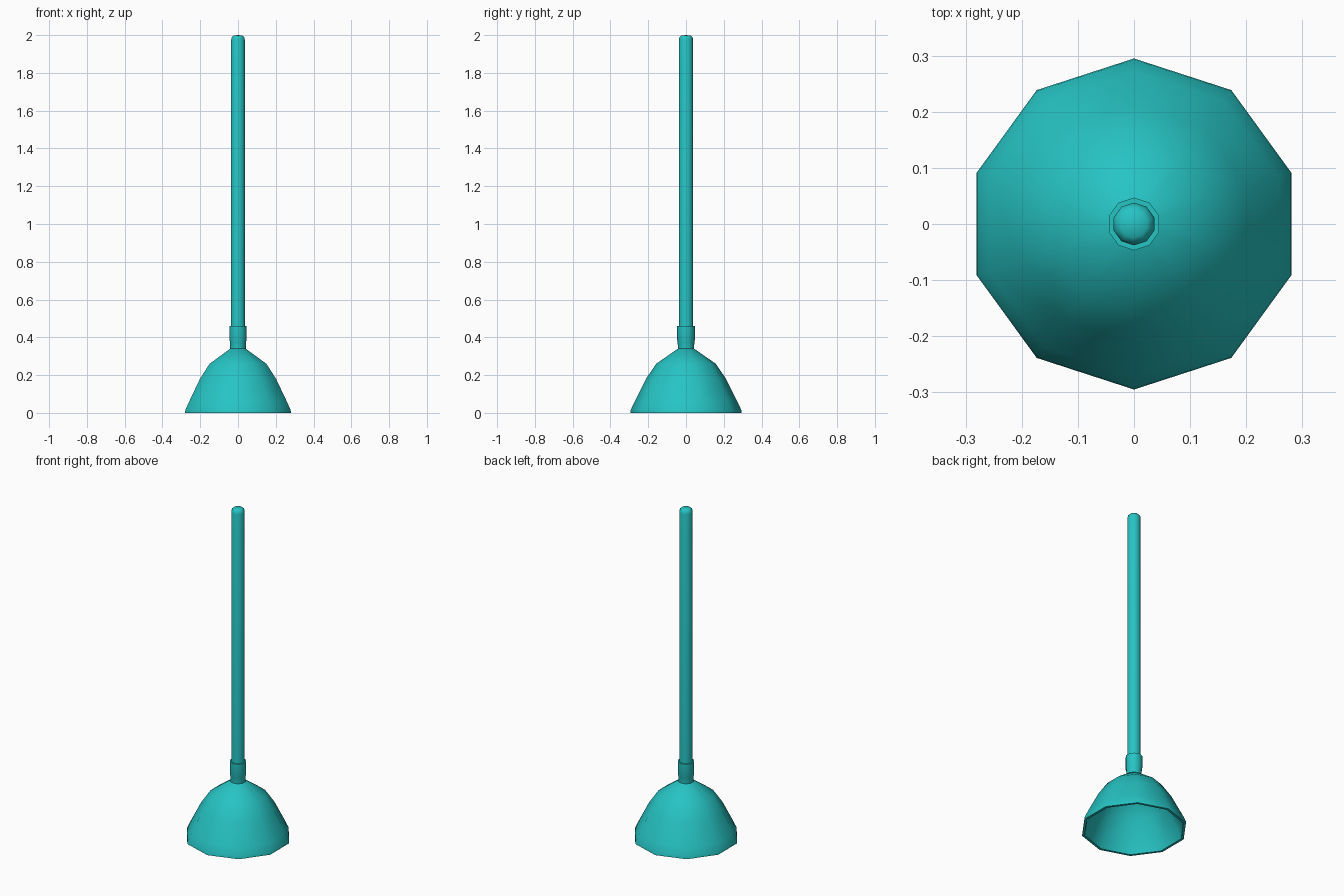
import bpy, bmesh, math

if "Cube" in bpy.data.objects:
    bpy.data.objects.remove(bpy.data.objects["Cube"])

SIDES = 10
teal = bpy.data.materials.new("teal")
teal.diffuse_color = (0.02, 0.55, 0.55, 1)
teal.use_nodes = True
teal.node_tree.nodes["Principled BSDF"].inputs["Base Color"].default_value = teal.diffuse_color


def lathe(name, profile, closed=False):
    """Spin an (r, z) profile around z with a corner pointing along y."""
    bm = bmesh.new()
    rings = []
    for r, z in profile:
        if r == 0:
            rings.append([bm.verts.new((0, 0, z))] * SIDES)
        else:
            angles = [math.pi / 2 + math.tau * i / SIDES for i in range(SIDES)]
            rings.append([bm.verts.new((r * math.cos(a), r * math.sin(a), z)) for a in angles])
    pairs = list(zip(rings, rings[1:]))
    if closed:
        pairs.append((rings[-1], rings[0]))
    for low, high in pairs:
        for i in range(SIDES):
            j = (i + 1) % SIDES
            corners = dict.fromkeys((low[i], low[j], high[j], high[i]))
            bm.faces.new(list(corners))
    bmesh.ops.recalc_face_normals(bm, faces=bm.faces)
    mesh = bpy.data.meshes.new(name)
    bm.to_mesh(mesh)
    bm.free()
    mesh.materials.append(teal)
    obj = bpy.data.objects.new(name, mesh)
    bpy.context.collection.objects.link(obj)
    bpy.ops.object.select_all(action='DESELECT')
    obj.select_set(True)
    bpy.context.view_layer.objects.active = obj
    bpy.ops.object.shade_smooth_by_angle(angle=math.radians(50))
    return obj


# Hollow rubber cup: outer wall up, inner wall back down to the rim
lathe("cup", [(0, 0.325), (0.035, 0.325), (0.148, 0.25), (0.202, 0.175), (0.262, 0.05),
              (0.28, 0.0), (0.295, 0.0), (0.293, 0.015), (0.272, 0.06), (0.212, 0.18),
              (0.158, 0.26), (0.04, 0.342), (0, 0.342)])

# Collar gripping the handle, slightly wider above the neck
lathe("collar", [(0, 0.335), (0.043, 0.335), (0.044, 0.375), (0.047, 0.385),
                 (0.047, 0.46), (0, 0.46)])

# Long handle with a rounded tip
lathe("handle", [(0, 0.36), (0.038, 0.36), (0.038, 1.975), (0.034, 1.99),
                 (0.024, 1.998), (0, 2.0)])
